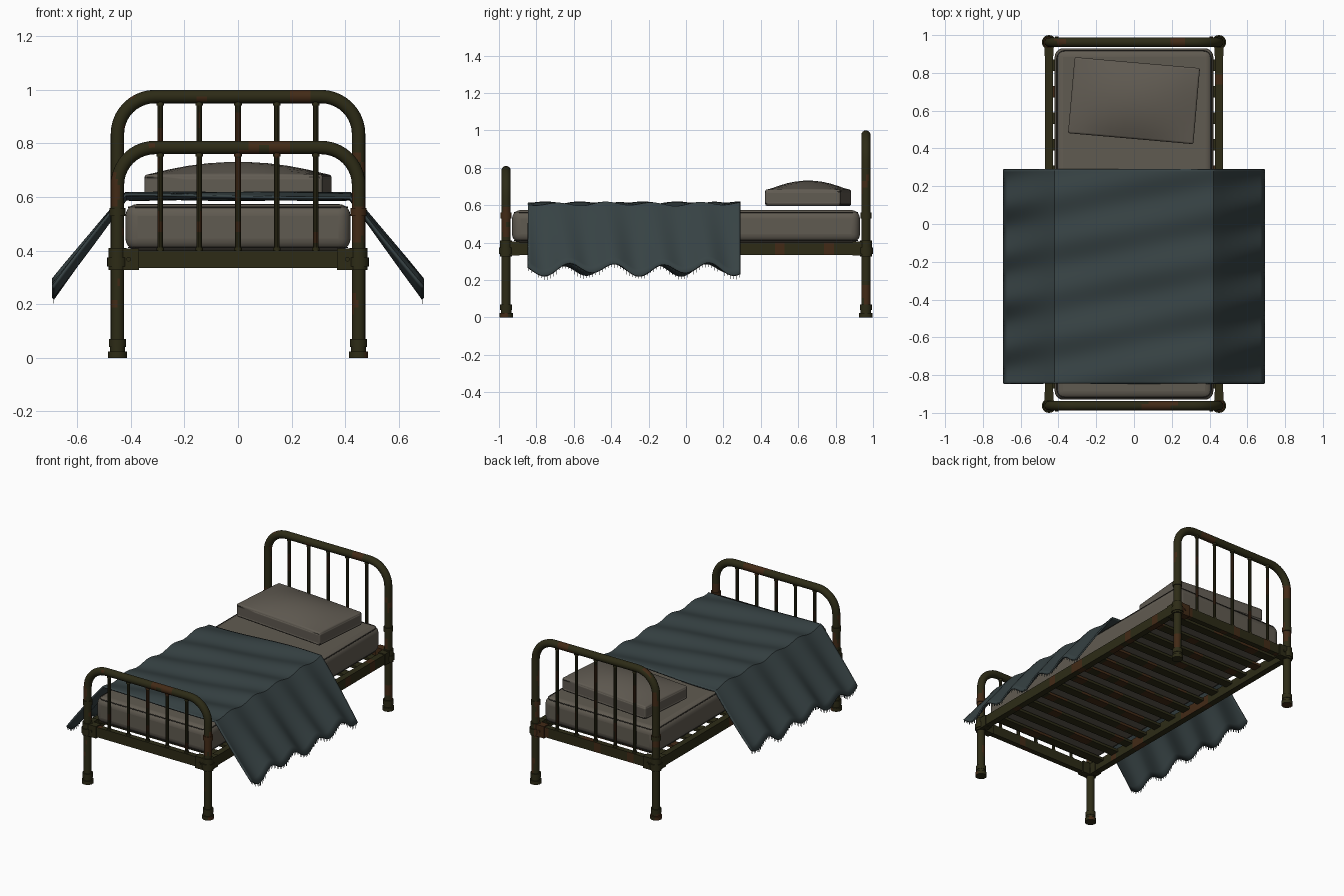
import bpy, bmesh, math, random
from mathutils import Vector, Matrix, noise

if "Cube" in bpy.data.objects:
    bpy.data.objects.remove(bpy.data.objects["Cube"])

random.seed(4)


def material(name, rgb):
    m = bpy.data.materials.new(name)
    m.diffuse_color = (*rgb, 1)
    m.use_nodes = True
    m.node_tree.nodes["Principled BSDF"].inputs["Base Color"].default_value = m.diffuse_color
    return m


IRON = material("dark olive iron", (0.026, 0.024, 0.008))
RUST = material("rust", (0.055, 0.023, 0.008))
TICKING = material("grey mattress", (0.118, 0.104, 0.082))
LINEN = material("grey pillow", (0.118, 0.104, 0.084))
WOOL = material("blue grey wool", (0.038, 0.055, 0.058))
SEAM = material("dark seam", (0.03, 0.027, 0.022))


def finish(name, bm, mats):
    """Turn a bmesh into an object; a second material becomes noise patches."""
    bmesh.ops.recalc_face_normals(bm, faces=bm.faces[:])
    if len(mats) > 1:
        for f in bm.faces:
            c = f.calc_center_median()
            n = noise.noise(c * 7.0) + 0.5 * noise.noise(c * 17.0)
            f.material_index = 1 if n > 0.28 else 0
    me = bpy.data.meshes.new(name)
    bm.to_mesh(me)
    bm.free()
    for m in mats:
        me.materials.append(m)
    ob = bpy.data.objects.new(name, me)
    bpy.context.collection.objects.link(ob)
    return ob


METAL = [IRON, RUST]


def add_box(bm, c, size, axis=None, cuts=0):
    m = Matrix.Translation(c) @ Matrix.Diagonal((*size, 1))
    verts = bmesh.ops.create_cube(bm, size=1, matrix=m)["verts"]
    if cuts:
        edges = {e for v in verts for e in v.link_edges
                 if abs(e.verts[0].co[axis] - e.verts[1].co[axis]) > 1e-4}
        bmesh.ops.subdivide_edges(bm, edges=list(edges), cuts=cuts, use_grid_fill=True)


def add_cyl(bm, c, r, z0, z1, axis="Z", seg=20):
    m = Matrix.Translation((c[0], c[1], (z0 + z1) / 2))
    if axis == "Y":
        m = Matrix.Translation(c) @ Matrix.Rotation(math.pi / 2, 4, "X")
    bmesh.ops.create_cone(bm, cap_ends=True, segments=seg, radius1=r, radius2=r,
                          depth=z1 - z0, matrix=m)


def sweep(bm, pts, r, seg, flat, closed=False):
    """Round tube along a planar path; flat is the normal of that plane."""
    pts, n, rings = [Vector(p) for p in pts], len(pts), []
    for i, p in enumerate(pts):
        a = pts[(i - 1) % n] if closed else pts[max(i - 1, 0)]
        b = pts[(i + 1) % n] if closed else pts[min(i + 1, n - 1)]
        side = (b - a).normalized().cross(flat)
        rings.append([bm.verts.new(p + r * (math.cos(t) * side + math.sin(t) * flat))
                      for t in (2 * math.pi * k / seg for k in range(seg))])
    for i in range(n if closed else n - 1):
        A, B = rings[i], rings[(i + 1) % n]
        for k in range(seg):
            bm.faces.new((A[k], A[(k + 1) % seg], B[(k + 1) % seg], B[k]))
    if not closed:
        bm.faces.new(rings[0])
        bm.faces.new(rings[-1])


def arch(top, y, x=0.45, rad=0.14):
    """Half path up one leg and round the corner, then mirrored."""
    h = top - rad
    half = [(-x, y, h * i / 24) for i in range(24)]
    half += [(-x + rad - rad * math.cos(a), y, h + rad * math.sin(a))
             for a in (math.pi / 2 * i / 10 for i in range(11))]
    half += [(-(x - rad) * (1 - i / 8), y, top) for i in range(1, 8)]
    return half + [(0, y, top)] + [(-p[0], y, p[2]) for p in reversed(half)]


# Headboard and footboard: bent tube, spindles and bottom rail
for name, y, top in (("headboard", 0.962, 0.975), ("footboard", -0.962, 0.785)):
    bm = bmesh.new()
    sweep(bm, arch(top, y), 0.025, 16, Vector((0, 1, 0)))
    finish(name + "_tube", bm, METAL)
    bm = bmesh.new()
    for i in range(-2, 3):
        zs = [0.39 + (top - 0.39) * k / 10 for k in range(11)]
        sweep(bm, [(i * 0.145, y, z) for z in zs], 0.0105, 10, Vector((0, 1, 0)))
        for z in (0.405, top - 0.027):
            add_cyl(bm, (i * 0.145, y, 0), 0.014, z - 0.006, z + 0.006, seg=12)
    finish(name + "_spindles", bm, METAL)
    bm = bmesh.new()
    add_box(bm, (0, y, 0.368), (0.88, 0.036, 0.066), 0, 17)
    finish(name + "_rail", bm, METAL)

# Side rails
for name, sx in (("left", -1), ("right", 1)):
    bm = bmesh.new()
    add_box(bm, (sx * 0.45, 0, 0.368), (0.042, 1.9, 0.066), 1, 35)
    finish(name + "_side_rail", bm, METAL)

# Feet, collars, corner brackets and bolts on each post
feet, collars, brackets = bmesh.new(), bmesh.new(), bmesh.new()
for sx in (-1, 1):
    for sy in (-1, 1):
        c = (sx * 0.45, sy * 0.962, 0)
        for r, z0, z1 in ((0.036, 0, 0.024), (0.028, 0.024, 0.04), (0.032, 0.04, 0.07)):
            add_cyl(feet, c, r, z0, z1)
        for r, z0, z1 in ((0.03, 0.53, 0.56), (0.033, 0.327, 0.41), (0.038, 0.34, 0.375)):
            add_cyl(collars, c, r, z0, z1)
        add_box(brackets, (sx * 0.415, sy * 0.962, 0.368), (0.09, 0.05, 0.08))
        add_box(brackets, (sx * 0.45, sy * 0.925, 0.368), (0.05, 0.07, 0.076))
        add_cyl(brackets, (sx * 0.408, sy * 0.988, 0.368), 0.009, 0, 0.01, "Y", 8)
finish("feet", feet, METAL)
finish("post_collars", collars, METAL)
finish("corner_brackets", brackets, METAL)

# Slats under the mattress
bm = bmesh.new()
for i in range(13):
    add_box(bm, (0, -0.84 + 0.14 * i, 0.384), (0.87, 0.06, 0.018), 0, 11)
finish("slats", bm, METAL)

# Mattress
bm = bmesh.new()
add_box(bm, (0, 0, 0.487), (0.84, 1.86, 0.174))
ob = finish("mattress", bm, [TICKING])
mod = ob.modifiers.new("round", "BEVEL")
mod.width, mod.segments = 0.045, 5

# Thin piping round the top and bottom of the mattress
bm = bmesh.new()
for z in (0.562, 0.412):
    path = []
    for k, (sx, sy) in enumerate(((1, 1), (-1, 1), (-1, -1), (1, -1))):
        for j in range(5):
            a = math.pi / 2 * (k + j / 4)
            path.append((sx * 0.365 + 0.043 * math.cos(a), sy * 0.875 + 0.043 * math.sin(a), z))
    sweep(bm, path, 0.003, 6, Vector((0, 0, 1)), True)
finish("mattress_piping", bm, [SEAM])

# Pillow: domed block, turned slightly
bm = bmesh.new()
bmesh.ops.create_cube(bm, size=2)
bmesh.ops.subdivide_edges(bm, edges=bm.edges[:], cuts=8, use_grid_fill=True)
for v in bm.verts:
    u, w, t = v.co
    dome = 0.048 * (1 - u * u) * (1 - w * w) if t > 0 else 0
    v.co = (u * 0.333, w * 0.202, 0.64 + 0.044 * t + dome * max(t, 0))
bmesh.ops.transform(bm, verts=bm.verts[:],
                    matrix=Matrix.Translation((0, 0.653, 0)) @ Matrix.Rotation(math.radians(-5), 4, "Z"))
ob = finish("pillow", bm, [LINEN])
mod = ob.modifiers.new("round", "BEVEL")
mod.width, mod.segments, mod.limit_method, mod.angle_limit = 0.022, 4, "ANGLE", math.radians(50)


# Blanket: rippled sheet, flat on top and flaring down both sides
def blanket_z(x, y):
    hang = max(0, (abs(x) - 0.42) / 0.27)
    wave = math.cos(25 * (y - 0.2 * (x - 0.69))) + 0.35 * math.sin(11 * y + 6 * x)
    return 0.603 - 0.345 * hang - (0.009 + 0.019 * hang) * wave


bm = bmesh.new()
NX, NY = 56, 90
grid = []
for j in range(NY + 1):
    y = -0.845 + 1.135 * j / NY
    row = []
    for i in range(NX + 1):
        x = -0.69 + 1.38 * i / NX
        row.append(bm.verts.new((x, y, blanket_z(x, y))))
    grid.append(row)
for j in range(NY):
    for i in range(NX):
        bm.faces.new((grid[j][i], grid[j][i + 1], grid[j + 1][i + 1], grid[j + 1][i]))
ob = finish("blanket", bm, [WOOL])
mod = ob.modifiers.new("thickness", "SOLIDIFY")
mod.thickness, mod.offset = 0.01, 0

# Short frayed threads along both hanging hems
bm = bmesh.new()
for sx in (-1, 1):
    for k in range(70):
        y = -0.84 + 1.125 * k / 69
        n = random.uniform(0.012, 0.024)
        add_box(bm, (sx * 0.688, y, blanket_z(sx * 0.69, y) - n / 2), (0.0025, 0.0025, n))
finish("blanket_fringe", bm, [WOOL])

# Smooth shading with sharp edges kept
for ob in bpy.data.objects:
    ob.select_set(True)
    bpy.context.view_layer.objects.active = ob
bpy.ops.object.shade_smooth_by_angle(angle=math.radians(35))
